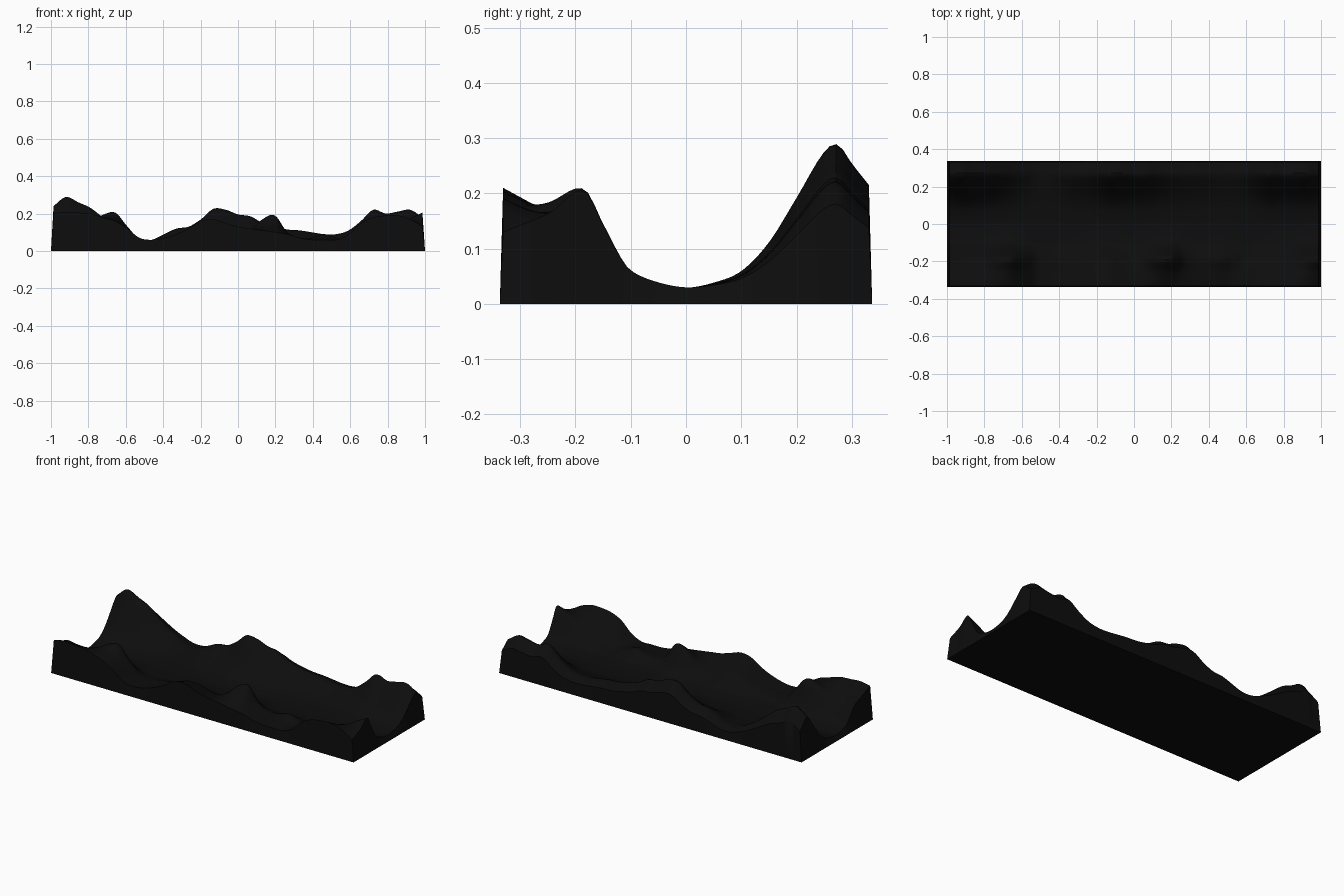
import bpy
import bmesh
import math

if "Cube" in bpy.data.objects:
    bpy.data.objects.remove(bpy.data.objects["Cube"], do_unlink=True)

# Overall block: base half sizes, slightly smaller top, valley floor height
BASE_X, BASE_Y = 1.0, 0.337
TOP_X, TOP_Y = 0.986, 0.331
FLOOR = 0.028

# Crest heights in hundredths, evenly spaced from the -x end to the +x end
BACK_RIDGE = [24, 28.8, 26, 23, 18, 13, 9, 6, 6, 9, 12, 13, 17, 22.5, 22, 19.5,
              18.5, 15, 13, 11.5, 11, 10, 9, 9, 11, 16, 22, 20, 21, 22, 18]
FRONT_RIDGE = [14, 13, 13, 15, 19, 20.5, 13, 6, 5, 6, 7, 9, 11, 11, 9, 8,
               11, 17, 19, 10, 7, 7, 9, 7, 5, 6, 8, 10, 13, 17, 20.5]
FRONT_EDGE = [20, 21, 20.5, 20, 18, 16, 12, 7, 6, 7, 9, 12, 16, 17, 15, 13,
              12, 11, 10, 9, 7, 6, 6, 6, 9, 15, 18, 19, 19, 17, 13]

# Back slope: y and share of the crest height
BACK_SLOPE = [(0.05, 0.04), (0.1, 0.12), (0.15, 0.32), (0.2, 0.63),
              (0.25, 0.95), (0.275, 1), (0.3, 0.87), (TOP_Y, 0.72)]
# Front slope, from the crest down to the valley
FRONT_SLOPE = [(-0.185, 1), (-0.15, 0.65), (-0.12, 0.33), (-0.1, 0.18),
               (-0.05, 0.06), (0, 0.01)]


def smooth_curve(points, t):
    """Cubic curve through (position, value) points."""
    def slope(i):
        a, b = points[max(i - 1, 0)], points[min(i + 1, len(points) - 1)]
        return (b[1] - a[1]) / (b[0] - a[0])

    last = len(points) - 2
    i = next((k for k in range(last) if t < points[k + 1][0]), last)
    (p, u), (q, v) = points[i], points[i + 1]
    w = q - p
    s = min(max((t - p) / w, 0), 1)
    ease = s * s * (3 - 2 * s)
    return (u + (v - u) * ease + w * s * (1 - s) ** 2 * slope(i)
            - w * s * s * (1 - s) * slope(i + 1))


def crest(heights, x):
    step = 2 * TOP_X / (len(heights) - 1)
    points = [(-TOP_X + i * step, h / 100) for i, h in enumerate(heights)]
    return smooth_curve(points, x)


def cross_section(x):
    """Height profile across the valley at x."""
    back = crest(BACK_RIDGE, x) - FLOOR
    ridge = crest(FRONT_RIDGE, x) - FLOOR
    edge = crest(FRONT_EDGE, x) - FLOOR
    points = [(-TOP_Y, edge), (-0.25, 0.5 * (edge + ridge) * 0.97)]
    points += [(y, ridge * share) for y, share in FRONT_SLOPE]
    points += [(y, back * share) for y, share in BACK_SLOPE]
    return points


# Terrain surface
bm = bmesh.new()
bmesh.ops.create_grid(bm, x_segments=150, y_segments=56, size=1)
profiles = {}
for v in bm.verts:
    x, y = v.co.x * TOP_X, v.co.y * TOP_Y
    key = round(x, 4)
    if key not in profiles:
        profiles[key] = cross_section(x)
    v.co = (x, y, FLOOR + max(smooth_curve(profiles[key], y), -0.01))

# Side walls and underside
rim = [e for e in bm.edges if e.is_boundary]
walls = bmesh.ops.extrude_edge_only(bm, edges=rim)["geom"]
for v in [g for g in walls if isinstance(g, bmesh.types.BMVert)]:
    v.co = (v.co.x * BASE_X / TOP_X, v.co.y * BASE_Y / TOP_Y, 0)
bottom = [e for e in bm.edges if e.is_boundary]
bmesh.ops.edgeloop_fill(bm, edges=bottom)
bmesh.ops.recalc_face_normals(bm, faces=bm.faces[:])

mesh = bpy.data.meshes.new("valley_terrain")
bm.to_mesh(mesh)
bm.free()
terrain = bpy.data.objects.new("valley_terrain", mesh)
bpy.context.collection.objects.link(terrain)

# Single near-black material
black = bpy.data.materials.new("near_black")
black.use_nodes = True
colour = (0.004, 0.004, 0.004, 1)
black.diffuse_color = colour
black.node_tree.nodes["Principled BSDF"].inputs["Base Color"].default_value = colour
mesh.materials.append(black)

# Smooth hills with crisp rims
bpy.ops.object.select_all(action="DESELECT")
terrain.select_set(True)
bpy.context.view_layer.objects.active = terrain
bpy.ops.object.shade_smooth_by_angle(angle=math.radians(40))
